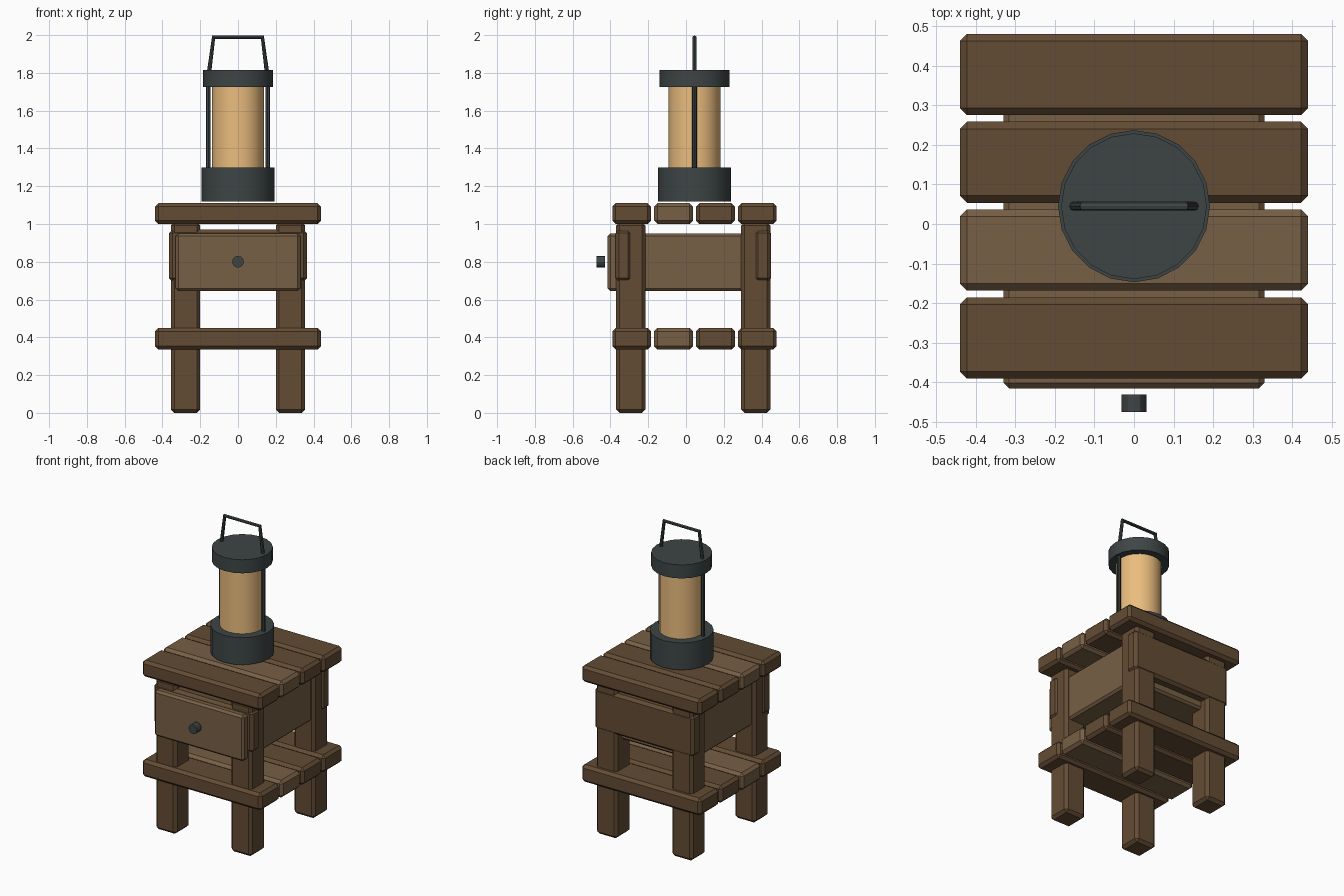
import bpy
from mathutils import Vector

if "Cube" in bpy.data.objects:
    bpy.data.objects.remove(bpy.data.objects["Cube"])

CY = 0.045  # centre of table and lantern in y


def material(name, rgba):
    m = bpy.data.materials.new(name)
    m.diffuse_color = rgba
    m.use_nodes = True
    m.node_tree.nodes["Principled BSDF"].inputs["Base Color"].default_value = m.diffuse_color
    return m


DARK = material("dark_wood", (0.125, 0.072, 0.034, 1))
LIGHT = material("light_wood", (0.185, 0.115, 0.06, 1))
METAL = material("dark_metal", (0.048, 0.06, 0.06, 1))
GLASS = material("warm_glass", (0.83, 0.51, 0.21, 0.92))


def board(name, x, y, z, mat, bevel=0.018):
    """Chamfered box from (min, max) ranges."""
    bpy.ops.mesh.primitive_cube_add(size=1, location=[(a + b) / 2 for a, b in (x, y, z)])
    ob = bpy.context.object
    ob.name = name
    ob.scale = [b - a for a, b in (x, y, z)]
    bpy.ops.object.transform_apply(location=False, rotation=False, scale=True)
    mod = ob.modifiers.new("chamfer", 'BEVEL')
    mod.width = bevel
    mod.segments = 1
    ob.data.materials.append(mat)
    return ob


def rod(name, start, end, radius, mat, sides=20):
    """Cylinder between two points."""
    a, b = Vector(start), Vector(end)
    bpy.ops.mesh.primitive_cylinder_add(vertices=sides, radius=radius, depth=(b - a).length,
                                        location=(a + b) / 2)
    ob = bpy.context.object
    ob.name = name
    ob.rotation_euler = (b - a).to_track_quat('Z', 'Y').to_euler()
    ob.data.materials.append(mat)
    bpy.ops.object.shade_smooth_by_angle()
    return ob


# Table top and lower shelf, four planks each
for level, z in (("top", (1.0, 1.11)), ("shelf", (0.335, 0.45))):
    for i in range(4):
        y0 = -0.39 + i * 0.2217
        board(f"{level}_plank_{i + 1}", (-0.44, 0.44), (y0, y0 + 0.205), z,
              LIGHT if i == 1 else DARK)

# Legs
for side, x in (("left", (-0.355, -0.2)), ("right", (0.2, 0.355))):
    for end, y in (("front", (-0.37, -0.215)), ("back", (0.292, 0.447))):
        board(f"{end}_{side}_leg", x, y, (0, 1.01), DARK)

# Front and back rails
board("front_rail", (-0.365, 0.365), (-0.373, -0.288), (0.695, 0.97), DARK)
board("back_rail", (-0.365, 0.365), (0.363, 0.45), (0.695, 0.97), DARK)

# Drawer with knob
board("drawer", (-0.33, 0.33), (-0.415, 0.39), (0.645, 0.95), LIGHT, 0.014)
rod("drawer_knob", (0, -0.43, 0.8), (0, -0.475, 0.8), 0.031, METAL, 12)

# Lantern body
rod("lantern_base", (0, CY, 1.12), (0, CY, 1.30), 0.192, METAL)
rod("lantern_glass", (0, CY, 1.29), (0, CY, 1.735), 0.137, GLASS)
rod("lantern_cap", (0, CY, 1.725), (0, CY, 1.815), 0.184, METAL)
for side, s in (("left", -1), ("right", 1)):
    rod(f"lantern_{side}_post", (s * 0.157, CY, 1.29), (s * 0.157, CY, 1.735), 0.012, METAL, 8)

# Carrying handle
curve = bpy.data.curves.new("handle", 'CURVE')
curve.dimensions = '3D'
curve.bevel_depth = 0.0115
curve.bevel_resolution = 2
curve.use_fill_caps = True
path = [(-0.153, CY, 1.805), (-0.129, CY, 1.9885), (0.129, CY, 1.9885), (0.153, CY, 1.805)]
spline = curve.splines.new('POLY')
spline.points.add(len(path) - 1)
for p, co in zip(spline.points, path):
    p.co = (*co, 1)
handle = bpy.data.objects.new("lantern_handle", curve)
bpy.context.collection.objects.link(handle)
curve.materials.append(METAL)
bpy.ops.object.select_all(action='DESELECT')
handle.select_set(True)
bpy.context.view_layer.objects.active = handle
bpy.ops.object.convert(target='MESH')
bpy.ops.object.shade_smooth_by_angle()
